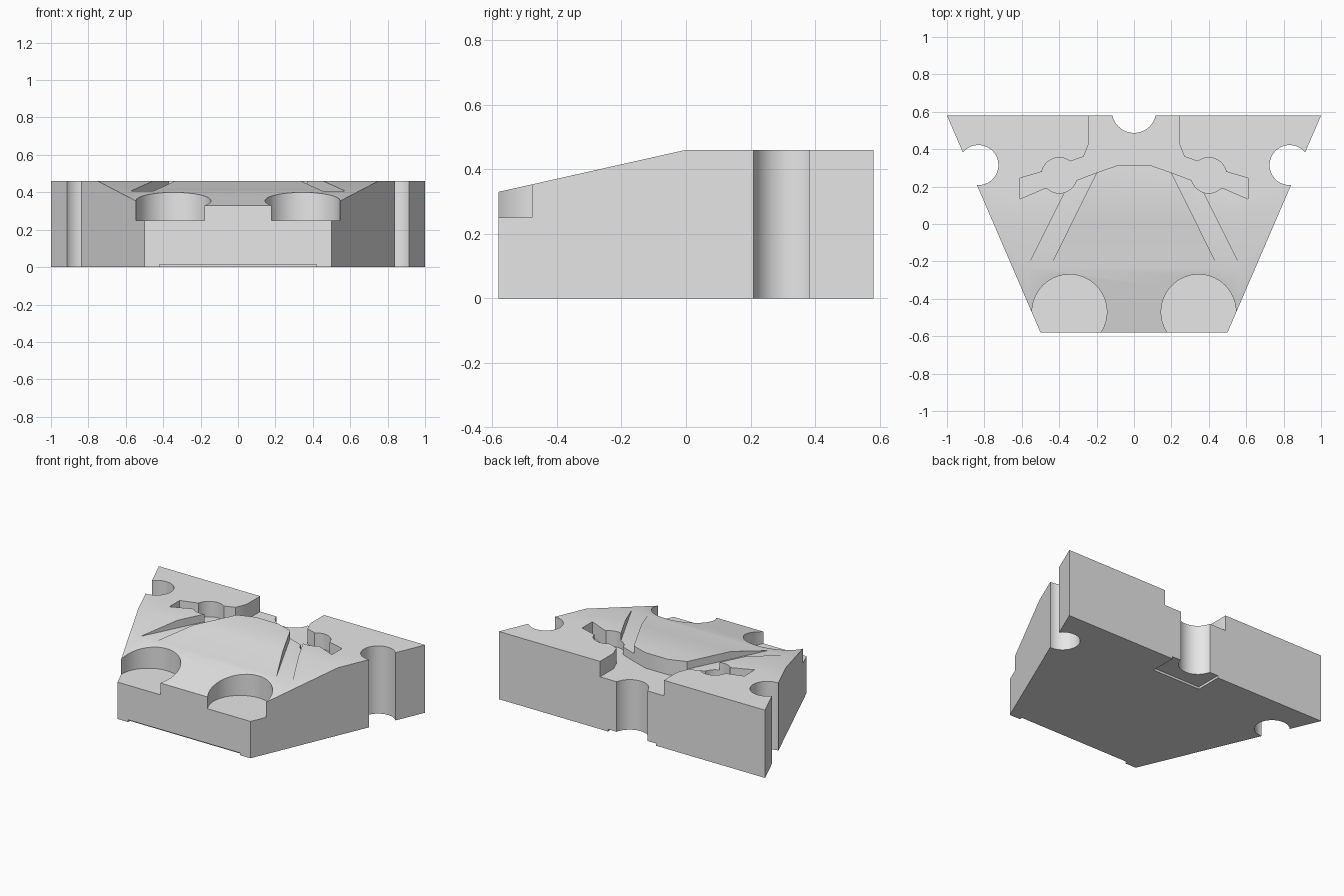
import bpy
import math

cube = bpy.data.objects.get("Cube")
if cube:
    bpy.data.objects.remove(cube, do_unlink=True)

HEIGHT = 0.46      # top of the block
HALF_DEPTH = 0.58
OVER = 0.7         # cutters reach safely above the block


def make_material(name, value):
    mat = bpy.data.materials.new(name)
    mat.use_nodes = True
    colour = (value, value, value, 1)
    mat.diffuse_color = colour
    mat.node_tree.nodes["Principled BSDF"].inputs["Base Color"].default_value = colour
    return mat


def prism(name, outline, low, high, axis="Z"):
    """Extrude a counter-clockwise outline along z, or a (y, z) outline along x."""
    place = (lambda a, b, t: (a, b, t)) if axis == "Z" else (lambda a, b, t: (t, a, b))
    n = len(outline)
    verts = [place(a, b, t) for t in (low, high) for a, b in outline]
    faces = [list(range(n))[::-1], list(range(n, 2 * n))]
    faces += [(i, (i + 1) % n, (i + 1) % n + n, i + n) for i in range(n)]
    mesh = bpy.data.meshes.new(name)
    mesh.from_pydata(verts, [], faces)
    obj = bpy.data.objects.new(name, mesh)
    bpy.context.collection.objects.link(obj)
    return obj


def circle(x, y, radius, sides=64):
    steps = [2 * math.pi * i / sides for i in range(sides)]
    return [(x + radius * math.cos(a), y + radius * math.sin(a)) for a in steps]


def rectangle(x0, y0, x1, y1):
    return [(x0, y0), (x1, y0), (x1, y1), (x0, y1)]


def mirrored(outline):
    return [(-x, y) for x, y in reversed(outline)]


def cut(body, cutter):
    cutter.hide_render = True
    mod = body.modifiers.new(cutter.name, "BOOLEAN")
    mod.operation = "DIFFERENCE"
    mod.solver = "EXACT"
    mod.object = cutter
    bpy.context.view_layer.objects.active = body
    bpy.ops.object.modifier_apply(modifier=mod.name)
    bpy.data.objects.remove(cutter, do_unlink=True)


# Tapered block
block = prism("tapered_block", [(-0.5, -HALF_DEPTH), (0.5, -HALF_DEPTH),
                                (1, HALF_DEPTH), (-1, HALF_DEPTH)], 0, HEIGHT)
block.data.materials.append(make_material("plain grey", 0.8))

# Sloping front half of the top
cut(block, prism("front_slope", [(0, HEIGHT), (0, OVER), (-1.16, OVER), (-1.16, 0.2)],
                 -1.5, 1.5, axis="X"))

# Rear channel with two side arms
arm = [(0.085, 0.315), (0.2, 0.275), (0.305, 0.235), (0.48, 0.19), (0.61, 0.134),
       (0.61, 0.245), (0.48, 0.283), (0.335, 0.337), (0.27, 0.36),
       (0.24, 0.435), (0.24, 0.8)]
cut(block, prism("rear_channel", arm + mirrored(arm), 0.355, OVER))

# Paired cuts, given for the left side and mirrored to the right
groove = [(0.2, 0.275), (0.485, -0.3), (0.605, -0.3), (0.34, 0.23), (0.3, 0.26)]
paired = [
    ("arm_socket", circle(0.4, 0.26, 0.095), 0.355),
    ("brace_groove", groove, 0.408),
    ("round_pocket", circle(0.345, -0.47, 0.2), 0.25),
    ("side_hole", circle(0.832, 0.315, 0.107), -0.2),
]
for name, outline, floor in paired:
    # grooves are listed counter-clockwise like every other outline
    for side, shape in (("left", outline), ("right", mirrored(outline))):
        cut(block, prism(f"{side}_{name}", shape, floor, OVER))

# Rear hole and shallow recesses underneath
cut(block, prism("rear_hole", circle(0, 0.605, 0.118), -0.2, OVER))
cut(block, prism("rear_foot_recess", rectangle(-0.18, 0.4, 0.18, 0.8), -0.2, 0.015))
cut(block, prism("front_foot_recess", rectangle(-0.42, -0.8, 0.42, -0.56), -0.2, 0.015))

# Smooth curved walls, keep hard edges
bpy.ops.object.select_all(action="DESELECT")
block.select_set(True)
bpy.context.view_layer.objects.active = block
bpy.ops.object.shade_smooth_by_angle(angle=math.radians(30))
